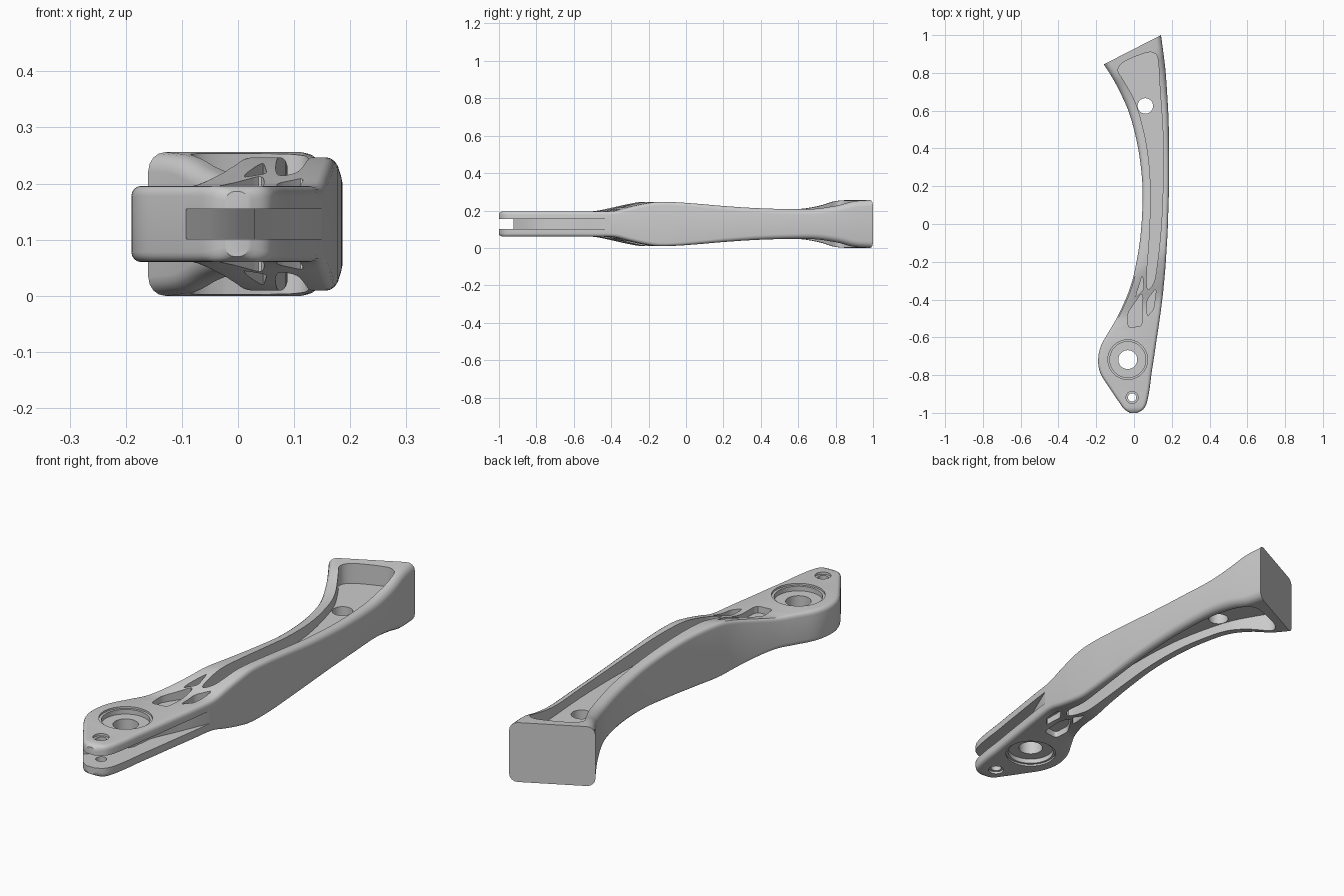
import bpy, bmesh, math
from mathutils import Vector

if "Cube" in bpy.data.objects:
    bpy.data.objects.remove(bpy.data.objects["Cube"])

ZC = 0.128  # mid plane height


def spline(pts, steps, closed=False):
    """Catmull-Rom resampling of vectors of any size."""
    n, out = len(pts), []
    get = (lambda i: pts[i % n]) if closed else (lambda i: pts[max(0, min(n - 1, i))])
    for i in range(n if closed else n - 1):
        a, b, c, d = get(i - 1), get(i), get(i + 1), get(i + 2)
        for s in range(steps):
            t = s / steps
            out.append([0.5 * (2 * q + (r - p) * t + (2 * p - 5 * q + 4 * r - w) * t * t
                               + (3 * q - p - 3 * r + w) * t ** 3)
                        for p, q, r, w in zip(a, b, c, d)])
    if not closed:
        out.append(list(pts[-1]))
    return out


def new_object(name, bm):
    bmesh.ops.recalc_face_normals(bm, faces=bm.faces)
    me = bpy.data.meshes.new(name)
    bm.to_mesh(me)
    bm.free()
    ob = bpy.data.objects.new(name, me)
    bpy.context.collection.objects.link(ob)
    return ob


def prism(name, outline, z0, z1):
    bm = bmesh.new()
    lo = [bm.verts.new((x, y, z0)) for x, y in outline]
    hi = [bm.verts.new((x, y, z1)) for x, y in outline]
    bm.faces.new(lo)
    bm.faces.new(hi)
    n = len(lo)
    for i in range(n):
        j = (i + 1) % n
        bm.faces.new((lo[i], lo[j], hi[j], hi[i]))
    return new_object(name, bm)


def circle(x, y, r, n=40):
    return [(x + r * math.cos(2 * math.pi * i / n), y + r * math.sin(2 * math.pi * i / n))
            for i in range(n)]


def rounded(pts, f=0.22):
    """Round the corners of a polygon."""
    out, n = [], len(pts)
    for i in range(n):
        p, a, b = Vector(pts[i]), Vector(pts[i - 1]), Vector(pts[(i + 1) % n])
        s, e = p.lerp(a, f), p.lerp(b, f)
        for k in range(5):
            t = k / 4
            out.append(tuple(s * (1 - t) ** 2 + p * 2 * t * (1 - t) + e * t * t))
    return out


# Lever body: left x, left y, right x, right y, half height
stations = [
    (-.022, -1.0, .018, -1.0, .058), (-.052, -.98, .05, -.98, .067),
    (-.078, -.945, .068, -.945, .068), (-.135, -.86, .083, -.87, .068),
    (-.178, -.79, .093, -.79, .068), (-.19, -.72, .107, -.70, .068),
    (-.175, -.645, .12, -.61, .068), (-.13, -.565, .138, -.49, .068),
    (-.09, -.495, .152, -.38, .069), (-.045, -.40, .16, -.30, .088),
    (-.015, -.32, .167, -.22, .106), (.005, -.24, .172, -.14, .118),
    (.03, -.1, .178, -.04, .116), (.043, .05, .182, .08, .107),
    (.045, .2, .186, .22, .095), (.03, .35, .186, .38, .085),
    (.005, .48, .183, .55, .08), (-.03, .60, .175, .70, .081),
    (-.075, .70, .166, .82, .098), (-.115, .775, .155, .91, .121),
    (-.16, .845, .143, 1.0, .128)]

bm = bmesh.new()
rings = []
for xl, yl, xr, yr, h in spline(stations, 4):
    h = min(h, ZC)
    a, b = Vector((xl, yl, ZC)), Vector((xr, yr, ZC))
    mid, w = (a + b) / 2, (b - a).length / 2
    u = (b - a).normalized()
    r = min(0.018 + 0.016 * max(0, yr), w * 0.8)
    ring = []
    for k, (sx, sz) in enumerate(((1, 1), (-1, 1), (-1, -1), (1, -1))):
        for s in range(5):
            t = math.pi / 2 * (k + s / 4)
            p = mid + u * (sx * (w - r) + r * math.cos(t))
            p.z = ZC + sz * (h - r) + r * math.sin(t)
            ring.append(bm.verts.new(p))
    rings.append(ring)
for p, q in zip(rings, rings[1:]):
    for i in range(len(p)):
        j = (i + 1) % len(p)
        bm.faces.new((p[i], p[j], q[j], q[i]))
bm.faces.new(rings[0])
bm.faces.new(rings[-1])
body = new_object("lever_arm", bm)


def cut(outline, z0, z1):
    c = prism("cutter", outline, z0, z1)
    c.hide_render = True
    m = body.modifiers.new("cut", 'BOOLEAN')
    m.operation, m.solver, m.object = 'DIFFERENCE', 'EXACT', c
    bpy.context.view_layer.objects.active = body
    bpy.ops.object.modifier_apply(modifier=m.name)
    bpy.data.objects.remove(c, do_unlink=True)


def cut_both(outline, half):
    """Recess mirrored on the top and bottom faces."""
    cut(outline, ZC + half, ZC + 0.3)
    cut(outline, ZC - 0.3, ZC - half)


# Long curved pockets
pocket = spline([(-.085, .815), (-.05, .86), (.06, .905), (.105, .905), (.127, .87),
                 (.137, .72), (.152, .5), (.155, .3), (.15, .1), (.14, -.06), (.122, -.22),
                 (.105, -.31), (.072, -.345), (.068, -.26), (.08, -.1), (.087, .06), (.087, .22), (.073, .38),
                 (.045, .52), (.005, .65), (-.055, .76)], 4, True)
cut_both(pocket, 0.04)

# Truss pockets between crossing ribs
for tri in ([(.045, -.27), (.052, -.345), (.01, -.39), (.015, -.36)],
            [(-.035, -.475), (.047, -.355), (.044, -.54), (-.03, -.548)],
            [(.069, -.40), (.118, -.34), (.105, -.45), (.07, -.49)]):
    cut_both(rounded(tri), 0.04)

# Fork slot, open at the tip and along the right side
cut([(-.3, -.935), (-.095, -.925), (-.05, -.875), (-.005, -.82), (.03, -.75), (.042, -.65),
     (.10, -.52), (.162, -.375), (.3, -.36), (.3, -1.2), (-.3, -1.2)], ZC - .027, ZC + .027)

# Pivot bore, pin hole and cable hole
cut_both(circle(-.033, -.718, .105), 0.06)
cut_both(circle(-.033, -.718, .095), 0.04)
cut(circle(-.033, -.718, .05), -1, 1)
cut_both(circle(-.01, -.918, .032), 0.058)
cut(circle(-.01, -.918, .022, 24), -1, 1)
cut(circle(.06, .625, .041), -1, 1)

bpy.ops.object.select_all(action='DESELECT')
body.select_set(True)
bpy.context.view_layer.objects.active = body
bpy.ops.object.shade_smooth_by_angle(angle=math.radians(30))
